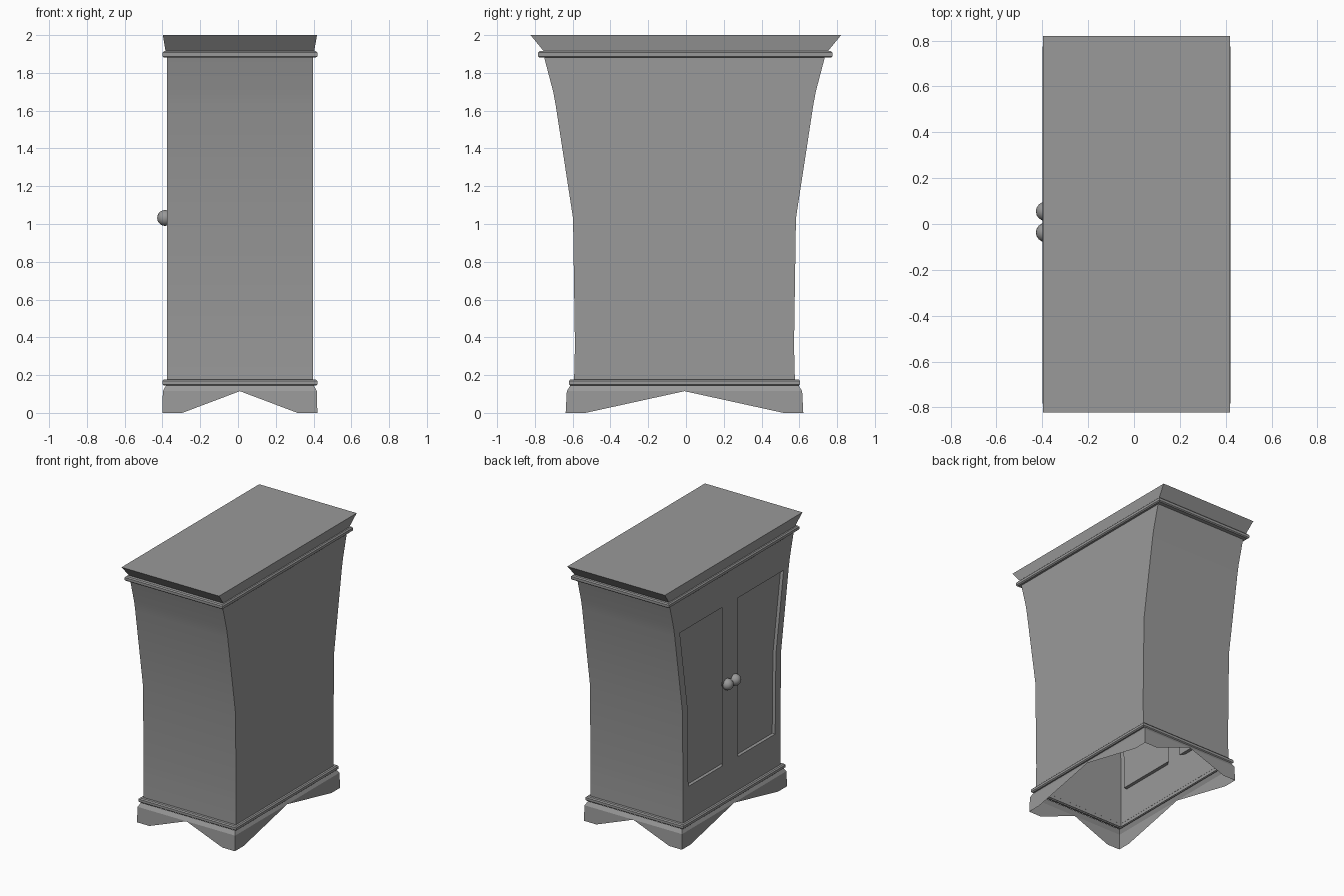
import bpy, bmesh
from math import radians

if "Cube" in bpy.data.objects:
    bpy.data.objects.remove(bpy.data.objects["Cube"])

CX, CY = 0.01, -0.008   # cabinet axis
grey = bpy.data.materials.new("dark_grey")
grey.diffuse_color = (0.32, 0.32, 0.32, 1)
grey.use_nodes = True
grey.node_tree.nodes["Principled BSDF"].inputs["Base Color"].default_value = grey.diffuse_color


def finish(name, bm):
    bmesh.ops.remove_doubles(bm, verts=bm.verts, dist=1e-5)
    bmesh.ops.recalc_face_normals(bm, faces=bm.faces)
    me = bpy.data.meshes.new(name)
    bm.to_mesh(me)
    bm.free()
    me.materials.append(grey)
    ob = bpy.data.objects.new(name, me)
    bpy.context.collection.objects.link(ob)
    return ob


def smooth(ob):
    bpy.ops.object.select_all(action='DESELECT')
    ob.select_set(True)
    bpy.context.view_layer.objects.active = ob
    bpy.ops.object.shade_smooth_by_angle(angle=radians(30))


def bridge(bm, a, b):
    n = len(a)
    return [bm.faces.new((a[i], a[(i + 1) % n], b[(i + 1) % n], b[i])) for i in range(n)]


def rect(bm, hx, hy, z, cy=CY):
    return [bm.verts.new((CX + sx * hx, cy + sy * hy, z))
            for sx, sy in ((-1, -1), (1, -1), (1, 1), (-1, 1))]


def loft(name, sections, cap=False, cy=CY):
    """Stack of rectangles given as (half x, half y, z)."""
    bm = bmesh.new()
    rings = [rect(bm, hx, hy, z, cy) for hx, hy, z in sections]
    for a, b in zip(rings, rings[1:]):
        bridge(bm, a, b)
    if cap:
        bm.faces.new(rings[-1])
    return finish(name, bm)


# Body: flared shell, two recessed door panels on the -x side
bm = bmesh.new()
HX = 0.387
profile = [(0.152, 0.585), (0.35, 0.58), (0.43, 0.581), (1.03, 0.59),
           (1.63, 0.682), (1.7, 0.695), (1.89, 0.745)]
rings = []
for z, h in profile:
    o = h - 0.062
    front = [-h, -o, -0.073, 0.117, o, h]
    pts = [(CX - HX, y) for y in front] + [(CX + HX, h), (CX + HX, -h)]
    rings.append([bm.verts.new((x, CY + y, z)) for x, y in pts])
panels = []
for i, (a, b) in enumerate(zip(rings, rings[1:])):
    faces = bridge(bm, a, b)
    if i in (2, 3):
        panels += [faces[1], faces[3]]
ext = bmesh.ops.extrude_face_region(bm, geom=panels)
bmesh.ops.delete(bm, geom=[f for f in panels if f.is_valid], context='FACES_ONLY')
for v in ext['geom']:
    if isinstance(v, bmesh.types.BMVert):
        v.co.x += 0.025
        if abs(v.co.y) < 0.2:   # inner edges are undercut
            v.co.y -= 0.036 if v.co.y > 0 else -0.036
smooth(finish("cabinet_body", bm))

# Rounded mouldings around the bottom and the top
loft("lower_moulding", [(0.387, 0.59, 0.144), (0.402, 0.604, 0.144), (0.41, 0.611, 0.151),
                        (0.41, 0.611, 0.169), (0.402, 0.604, 0.177), (0.386, 0.584, 0.177)])
loft("upper_moulding", [(0.386, 0.742, 1.881), (0.402, 0.772, 1.881), (0.41, 0.779, 1.888),
                        (0.41, 0.779, 1.907), (0.402, 0.772, 1.915), (0.386, 0.745, 1.915)],
     cy=-0.004)

# Flared top
loft("crown_top", [(0.386, 0.745, 1.912), (0.394, 0.754, 1.917), (0.408, 0.822, 2.0)],
     cap=True, cy=-0.001)

# Base with a peaked arch cut in each side, forming four feet
bm = bmesh.new()
top = rect(bm, 0.392, 0.605, 0.144)
mid = rect(bm, 0.408, 0.623, 0.115)
low = rect(bm, 0.41, 0.629, 0)
bridge(bm, mid, top)
for i in range(4):
    j = (i + 1) % 4
    m0, m1, l0, l1 = mid[i], mid[j], low[i], low[j]
    apex = bm.verts.new((m0.co + m1.co) / 2)
    step = (l1.co - l0.co).normalized() * 0.105
    f0, f1 = bm.verts.new(l0.co + step), bm.verts.new(l1.co - step)
    bm.faces.new((l0, f0, apex, m0))
    bm.faces.new((f1, l1, m1, apex))
finish("base_feet", bm)

# Door knobs
for side, y in (("right", 0.055), ("left", -0.037)):
    bpy.ops.mesh.primitive_uv_sphere_add(segments=16, ring_count=10, radius=0.042,
                                         location=(-0.386, y, 1.032))
    knob = bpy.context.object
    knob.name = "door_knob_" + side
    knob.data.materials.append(grey)
    bpy.ops.object.shade_smooth()
